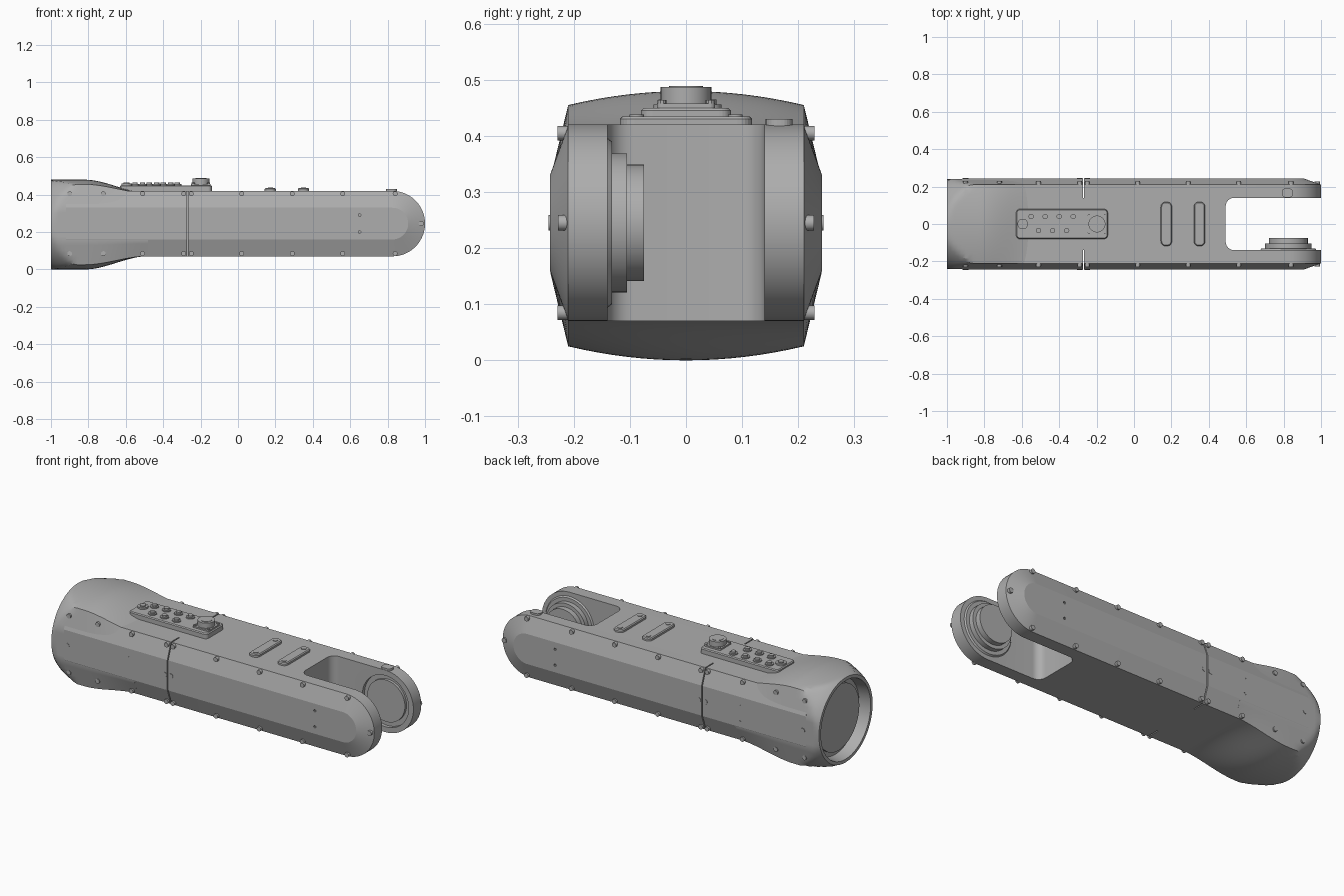
import bpy, bmesh
from math import sin, cos, pi, radians, hypot
from mathutils import Matrix

if "Cube" in bpy.data.objects:
    bpy.data.objects.remove(bpy.data.objects["Cube"])

grey = bpy.data.materials.new("satin_grey")
grey.use_nodes = True
GREY = (0.42, 0.42, 0.42, 1)
grey.diffuse_color = GREY
grey.node_tree.nodes["Principled BSDF"].inputs["Base Color"].default_value = GREY

AXIS_X, AXIS_Z = 0.825, 0.245   # joint axis of the fork
RADIUS = 0.175                  # half height of the body
SIDE, SHOULDER = 0.2425, 0.21   # outer face and start of the side chamfer


def finish(name, bm):
    bmesh.ops.recalc_face_normals(bm, faces=bm.faces)
    mesh = bpy.data.meshes.new(name)
    bm.to_mesh(mesh)
    bm.free()
    obj = bpy.data.objects.new(name, mesh)
    bpy.context.collection.objects.link(obj)
    mesh.materials.append(grey)
    return obj


def smooth(obj, angle=16):
    bpy.ops.object.select_all(action='DESELECT')
    obj.select_set(True)
    bpy.context.view_layer.objects.active = obj
    bpy.ops.object.shade_smooth_by_angle(angle=radians(angle))


def loft(name, rings):
    """Skin closed rings of equal length and cap both ends."""
    bm = bmesh.new()
    loops = [[bm.verts.new(p) for p in ring] for ring in rings]
    for a, b in zip(loops, loops[1:]):
        for i in range(len(a)):
            j = (i + 1) % len(a)
            bm.faces.new((a[i], a[j], b[j], b[i]))
    bm.faces.new(loops[0])
    bm.faces.new(loops[-1])
    return finish(name, bm)


def plate(name, lo, hi, r=0, top=0):
    """Box with rounded upright corners and an optional top chamfer."""
    bm = bmesh.new()
    bmesh.ops.create_cube(bm, size=1)
    for v in bm.verts:
        v.co = [(l + h) / 2 + c * (h - l) for l, h, c in zip(lo, hi, v.co)]
    if r:
        edges = [e for e in bm.edges if abs(e.verts[0].co.z - e.verts[1].co.z) > 1e-5]
        bmesh.ops.bevel(bm, geom=edges, offset=r, segments=6, profile=0.5, affect='EDGES')
    if top:
        edges = [e for e in bm.edges if all(v.co.z > hi[2] - 1e-5 for v in e.verts)]
        bmesh.ops.bevel(bm, geom=edges, offset=top, segments=1, affect='EDGES')
    return finish(name, bm)


def disc(name, centre, r1, depth, axis='z', r2=None, segs=20):
    """Cylinder or cone starting at centre and running along +axis by depth."""
    bm = bmesh.new()
    bmesh.ops.create_cone(bm, cap_ends=True, segments=segs, radius1=r1,
                          radius2=r1 if r2 is None else r2, depth=abs(depth))
    move = Matrix.Translation((0, 0, abs(depth) / 2))
    turn = Matrix()
    if axis == 'y':
        turn = Matrix.Rotation(-pi / 2 if depth > 0 else pi / 2, 4, 'X')
    bmesh.ops.transform(bm, matrix=Matrix.Translation(centre) @ turn @ move, verts=bm.verts)
    obj = finish(name, bm)
    smooth(obj, 35)
    return obj


def cut(target, cutter):
    mod = target.modifiers.new("cut", 'BOOLEAN')
    mod.operation, mod.solver, mod.object = 'DIFFERENCE', 'EXACT', cutter
    bpy.context.view_layer.objects.active = target
    bpy.ops.object.modifier_apply(modifier=mod.name)
    bpy.data.objects.remove(cutter)


# Main body: round-nosed slab with chamfered side faces
def outline(y, inset):
    r = RADIUS - inset
    pts = [(AXIS_X + r * sin(pi * i / 28), y, AXIS_Z - r * cos(pi * i / 28)) for i in range(29)]
    return pts + [(-0.92, y, AXIS_Z + r), (-0.92, y, AXIS_Z - r)]


body = loft("arm_body", [outline(-SIDE, 0.09), outline(-SHOULDER, 0),
                         outline(SHOULDER, 0), outline(SIDE, 0.09)])

# Fork slot, bearing recess, cover seams and small side holes
cut(body, plate("slot_cutter", (0.49, -0.14, -0.2), (1.3, 0.14, 0.8), 0.045))
cut(body, disc("bore_cutter", (AXIS_X, 0.1, AXIS_Z), 0.145, 0.06, 'y', segs=48))
for s in (-1, 1):
    ys = sorted((s * 0.14, s * 0.3))
    cut(body, plate("seam_cutter", (-0.273, ys[0], 0), (-0.267, ys[1], 0.6)))
    for x in (-0.51, 0.65):
        for z in (0.2, 0.29):
            cut(body, disc("hole_cutter", (x, s * 0.225, z), 0.007, s * 0.05, 'y', segs=10))
smooth(body)


# Flared round socket at the rear
def section(x, limit):
    t = min(max((x + 0.82) / 0.34, 0), 1)
    half = 0.24 - 0.071 * t * t * (3 - 2 * t)
    drop = 0.025 * (half - 0.169) / 0.071
    w = SIDE - 0.001
    edge = half - drop
    quarter = [(SHOULDER * i / 8, half - drop * (i / 8) ** 2) for i in range(9)]
    quarter += [(SHOULDER + (w - SHOULDER) * i / 5, edge + (0.085 - edge) * i / 5)
                for i in range(1, 6)]
    quarter += [(w, 0.085 * (1 - i / 4)) for i in range(1, 5)]
    right = quarter + [(y, -z) for y, z in quarter[-2::-1]]
    full = right + [(-y, z) for y, z in right[-2:0:-1]]
    ring = []
    for y, z in full:
        k = min(1, limit / hypot(y, z))
        ring.append((x, y * k, 0.24 + z * k))
    return ring


def mouth_limit(x):
    return 0.24 + 0.09 * min(1, (x + 1) / 0.22) ** 0.8


xs = [-1 + 0.52 * i / 26 for i in range(27)]
recess = [(-0.955, 0.18), (-0.955, 0.185), (-0.935, 0.185), (-0.935, 0.212), (-1, 0.222)]
socket = loft("rear_socket", [section(x, r) for x, r in recess]
              + [section(x, mouth_limit(x)) for x in xs])
smooth(socket, 22)

# Joint hub on the front fork arm
disc("hub_base", (AXIS_X, -0.158, AXIS_Z), 0.165, 0.026, 'y', r2=0.145, segs=48)
disc("hub_step", (AXIS_X, -0.14, AXIS_Z), 0.124, 0.035, 'y', segs=48)
disc("hub_face", (AXIS_X, -0.11, AXIS_Z), 0.104, 0.035, 'y', segs=48)
# Matching bearing in the rear fork arm
disc("bearing_cap", (AXIS_X, 0.165, AXIS_Z), 0.118, -0.02, 'y', segs=48)
plate("fork_lug", (0.79, 0.142, 0.41), (0.85, 0.19, 0.43), 0.02)

# Control panel with buttons
plate("control_panel", (-0.63, -0.08, 0.41), (-0.14, 0.08, 0.45), 0.02, 0.005)
for x, y in [(-0.55 + 0.075 * i, 0.04) for i in range(4)] + \
            [(-0.51 + 0.075 * i, -0.035) for i in range(3)]:
    disc("button_collar", (x, y, 0.445), 0.023, 0.011)
    disc("button", (x, y, 0.45), 0.014, 0.015)
disc("large_button", (-0.595, 0, 0.445), 0.028, 0.014)
disc("large_button_cap", (-0.595, 0, 0.45), 0.016, 0.015)

# Round connector on a square flange
plate("connector_flange", (-0.25, -0.052, 0.44), (-0.146, 0.052, 0.458), 0.01)
disc("connector", (-0.198, 0, 0.45), 0.045, 0.037, segs=32)
disc("connector_pin", (-0.198, 0, 0.45), 0.03, 0.039, segs=32)
for sx in (-1, 1):
    for sy in (-1, 1):
        disc("flange_screw", (-0.198 + sx * 0.042, sy * 0.043, 0.45), 0.008, 0.014, segs=10)

# Two mounting strips across the top
for x in (0.173, 0.35):
    plate("mounting_strip", (x - 0.03, -0.118, 0.41), (x + 0.03, 0.118, 0.435), 0.026, 0.005)
    for y in (-0.088, 0.088):
        disc("strip_screw", (x, y, 0.43), 0.013, 0.008, segs=12)

# Cover screws along both sides
for s in (-1, 1):
    for x in (-0.9, -0.72, -0.51, -0.29, -0.25, 0.02, 0.29, 0.56, 0.84):
        for z in (0.085, 0.405):
            disc("cover_screw", (x, s * 0.195, z), 0.013, s * 0.034, 'y', segs=12)
    for x, tip in ((-0.9, 0.245), (-0.29, 0.245), (-0.25, 0.245), (0.98, 0.228)):
        disc("cover_screw", (x, s * 0.195, AXIS_Z), 0.014, s * (tip - 0.195), 'y', segs=12)
